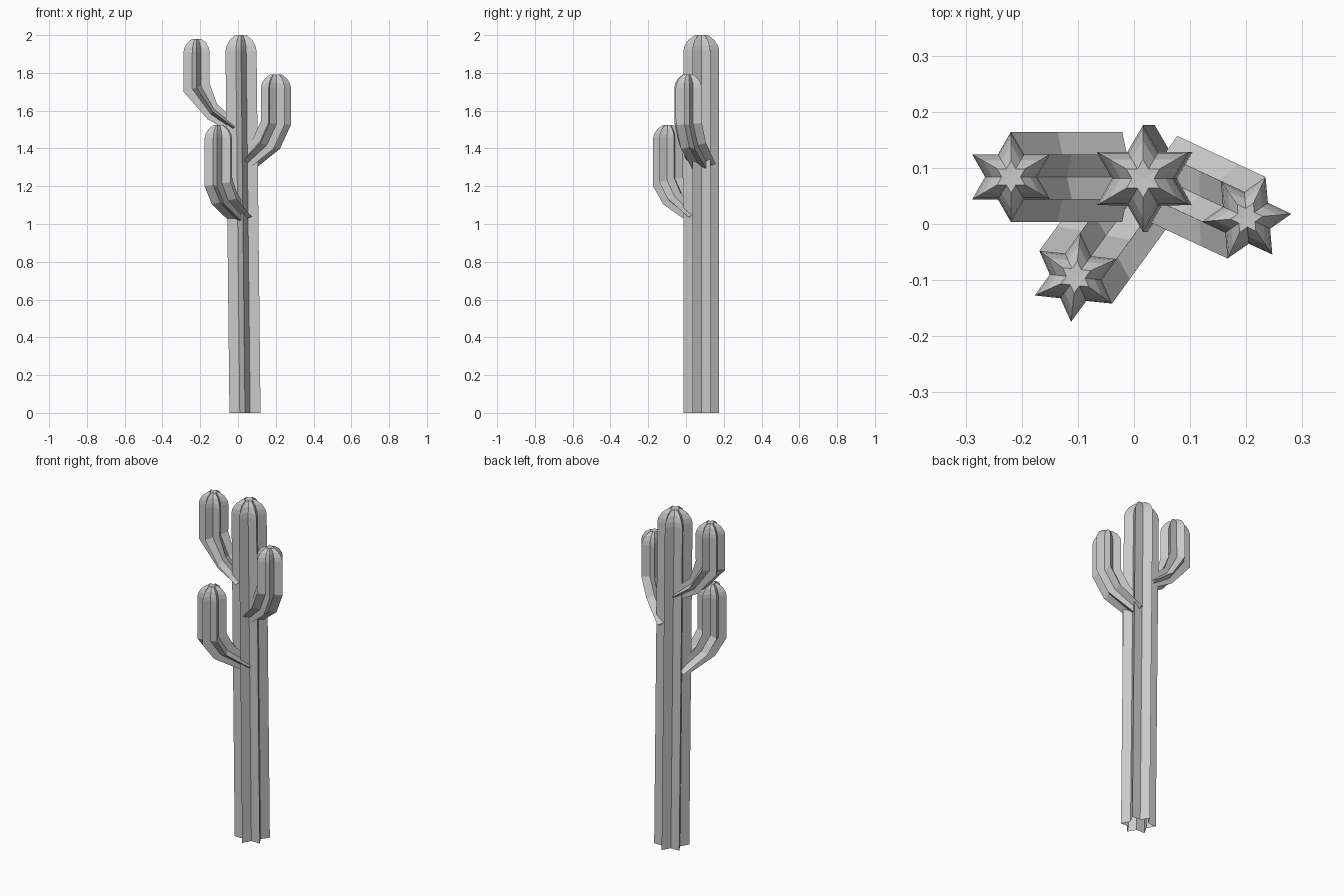
import bpy, bmesh, math
from mathutils import Vector

if "Cube" in bpy.data.objects:
    bpy.data.objects.remove(bpy.data.objects["Cube"])

VALLEY = 0.58          # valley radius relative to rib radius
C30 = math.cos(math.pi / 6)


def star(r):
    """Six-ribbed section: (outward, sideways) pairs, flat sides facing outward."""
    pts = []
    for i in range(12):
        a = math.pi / 6 * (i + 1)
        k = r if i % 2 == 0 else r * VALLEY
        pts.append((k * math.cos(a), k * math.sin(a)))
    return pts


def ribbed_stem(name, origin, angle, r, rings, top):
    """Loft star sections. Each ring: (outer d, outer z, inner d, inner z).
    top: (d, z) of the crown centre; a ribbed dome closes the stem."""
    ca, sa = math.cos(angle), math.sin(angle)
    ox, oy = origin

    def place(d, s, z):
        return Vector((ox + d * ca - s * sa, oy + d * sa + s * ca, z))

    sections = []
    for do, zo, di, zi in rings:
        ring = []
        for u, s in star(r):
            t = u / (r * C30)
            ring.append(place((do + di) / 2 + t * (do - di) / 2, s,
                              (zo + zi) / 2 + t * (zo - zi) / 2))
        sections.append(ring)
    # domed crown
    d, z = top
    for k, drop in ((1, 0.9), (0.93, 0.62), (0.72, 0.3), (0.36, 0.03)):
        sections.append([place(d + u * k, s * k, z - drop * r) for u, s in star(r)])
    apex = place(d, 0, z - 0.04 * r)
    shift = max(0.0, 0)

    bm = bmesh.new()
    loops = [[bm.verts.new(p) for p in ring] for ring in sections]
    for a, b in zip(loops, loops[1:]):
        for i in range(12):
            j = (i + 1) % 12
            bm.faces.new((a[i], a[j], b[j], b[i]))
    tip = bm.verts.new(apex)
    for i in range(12):
        bm.faces.new((loops[-1][i], loops[-1][(i + 1) % 12], tip))
    me = bpy.data.meshes.new(name)
    bm.to_mesh(me)
    bm.free()
    ob = bpy.data.objects.new(name, me)
    bpy.context.collection.objects.link(ob)
    return ob


# trunk, leaning slightly to the left, open underneath
R = 0.095
ribbed_stem("trunk", (0.016, 0.081), 0, R,
            [(0.021 + R * C30, 0, 0.021 - R * C30, 0)], (0, 2.003))

# arms: base, elbow and upright sections
A = 0.08
ribbed_stem("left_arm", (0.019, 0.084), math.pi, A,
            [(0.065, 1.49, 0.015, 1.53),
             (0.18, 1.555, 0.13, 1.635),
             (0.307, 1.70, 0.17, 1.746)], (0.238, 1.983))

ribbed_stem("right_arm", (0.023, 0.094), math.radians(-25), A,
            [(0.045, 1.285, 0.0, 1.35),
             (0.20, 1.397, 0.085, 1.46),
             (0.265, 1.524, 0.127, 1.545)], (0.196, 1.795))

ribbed_stem("front_arm", (0.026, 0.084), math.radians(234), A,
            [(0.05, 1.005, 0.01, 1.07),
             (0.225, 1.105, 0.11, 1.165),
             (0.29, 1.20, 0.152, 1.245)], (0.221, 1.526))
